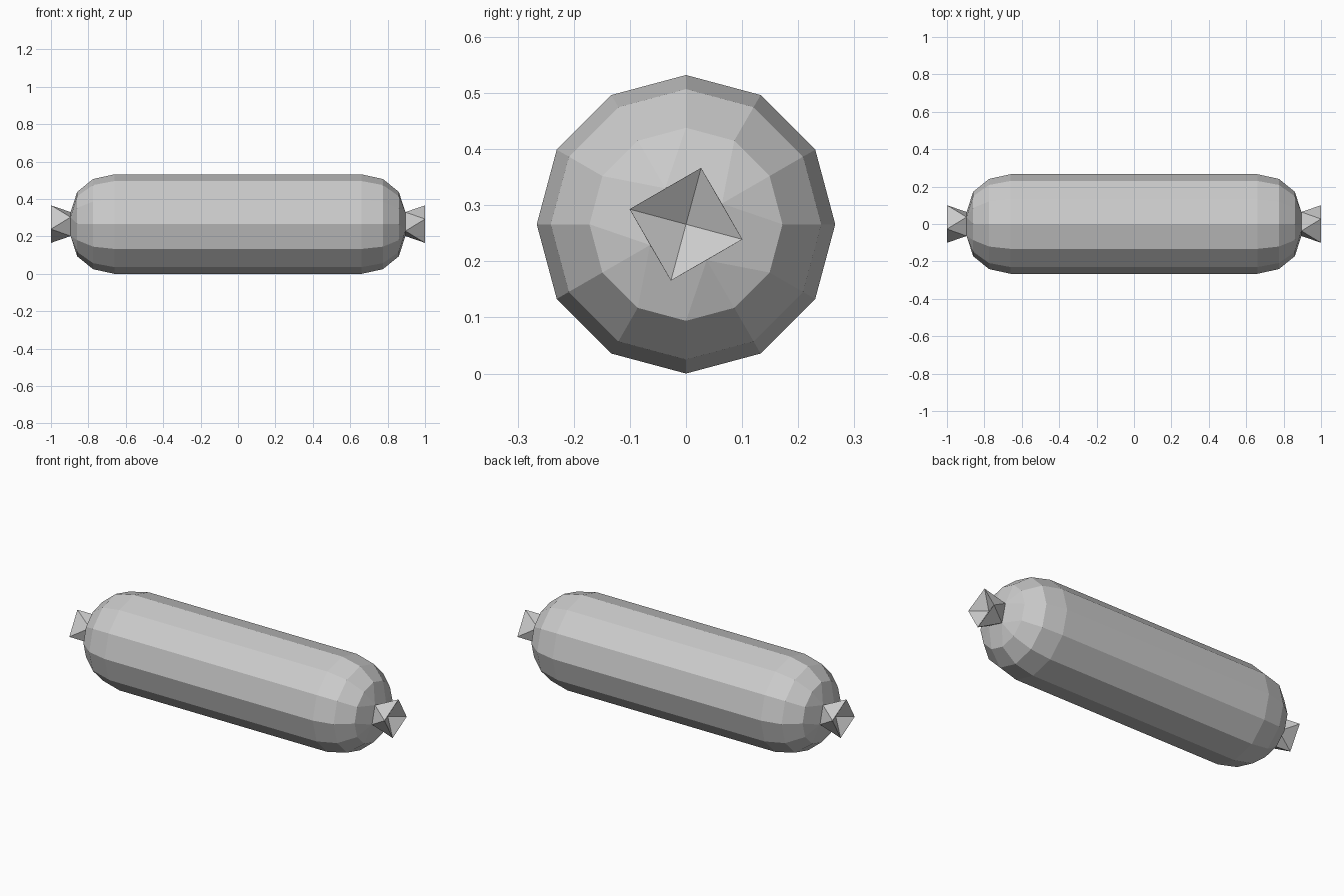
import bpy, bmesh
from math import cos, sin, radians, pi

if "Cube" in bpy.data.objects:
    bpy.data.objects.remove(bpy.data.objects["Cube"])

CENTRE_Z = 0.266


def new_object(name, bm):
    bmesh.ops.recalc_face_normals(bm, faces=bm.faces)
    mesh = bpy.data.meshes.new(name)
    bm.to_mesh(mesh)
    bm.free()
    obj = bpy.data.objects.new(name, mesh)
    obj.location.z = CENTRE_Z
    bpy.context.collection.objects.link(obj)
    return obj


def ring(bm, x, r, count, start, turn=1):
    # turn = -1 gives the same ring rotated half a turn about z
    pts = []
    for i in range(count):
        a = radians(start) + 2 * pi * i / count
        pts.append(bm.verts.new((turn * x, turn * r * cos(a), r * sin(a))))
    return pts


def bridge(bm, a, b):
    n = len(a)
    for i in range(n):
        j = (i + 1) % n
        bm.faces.new((a[i], a[j], b[j], b[i]))


bm = bmesh.new()
starts = []
for turn in (1, -1):
    # Rounded casing end, 12 sides
    loops = [ring(bm, x, r, 12, 0, turn)
             for x, r in ((0.66, 0.266), (0.775, 0.241), (0.86, 0.172))]
    for a, b in zip(loops, loops[1:]):
        bridge(bm, a, b)
    starts.append(loops[0])

    # Casing gathers from 12 sides into a square neck
    neck = ring(bm, 0.895, 0.074, 4, 30, turn)
    last = loops[-1]
    for k in range(4):
        c = 3 * k + 1
        bm.faces.new((last[c - 1], last[c], neck[k]))
        bm.faces.new((last[c], last[(c + 1) % 12], neck[k]))
        bm.faces.new((last[(c + 1) % 12], last[(c + 2) % 12],
                      neck[(k + 1) % 4], neck[k]))

    # Twisted flared tip with a hollow end
    tip = ring(bm, 1.0, 0.104, 4, 75, turn)
    hollow = bm.verts.new((turn * 0.95, 0, 0))
    for k in range(4):
        n = (k + 1) % 4
        bm.faces.new((neck[k], neck[n], tip[k]))
        bm.faces.new((tip[k], neck[n], tip[n]))
        bm.faces.new((tip[k], tip[n], hollow))

# Straight middle: the far ring runs the other way round
near, far = starts
bridge(bm, near, [far[(6 - i) % 12] for i in range(12)])
new_object("sausage", bm)
